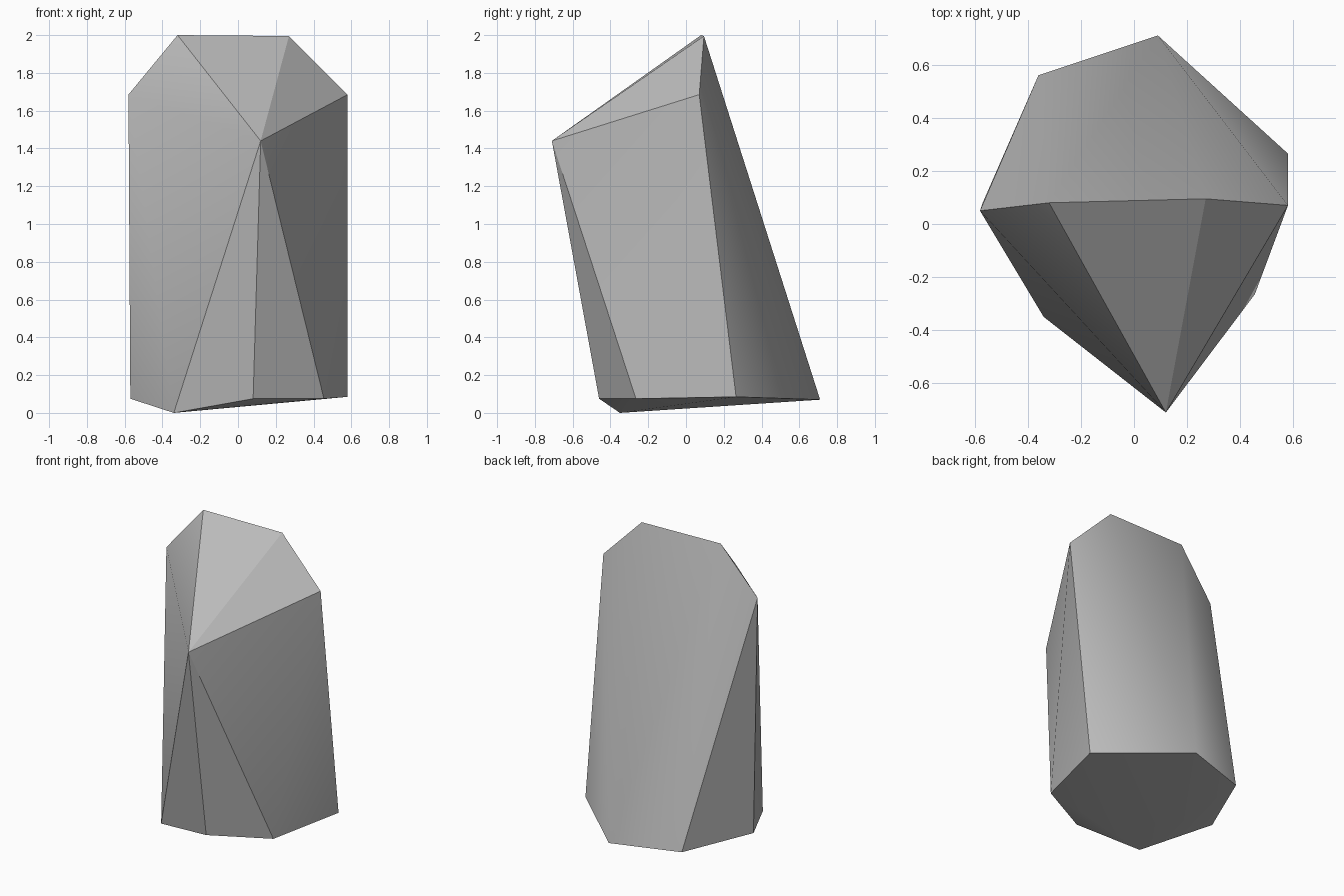
import bpy
import bmesh
from math import radians

cube = bpy.data.objects.get("Cube")
if cube:
    bpy.data.objects.remove(cube, do_unlink=True)

# Stone colour
stone = bpy.data.materials.new("stone grey")
stone.use_nodes = True
grey = (0.5, 0.5, 0.5, 1)
stone.diffuse_color = grey
stone.node_tree.nodes["Principled BSDF"].inputs["Base Color"].default_value = grey

# Slanted crown: back ridge, two shoulders and the forward tip
crown = [(-0.32, 0.08, 2.0), (0.27, 0.095, 1.995),
         (-0.58, 0.05, 1.685), (0.58, 0.07, 1.685), (0.12, -0.71, 1.44)]

# Seven-sided foot, anticlockwise from the lowest corner
foot = [(-0.34, -0.35, 0), (0.08, -0.46, 0.075), (0.455, -0.265, 0.075),
        (0.58, 0.265, 0.085), (0.09, 0.71, 0.07), (-0.36, 0.56, 0.07),
        (-0.57, 0.08, 0.075)]

# Rock: the convex skin over crown and foot
bm = bmesh.new()
for corner in crown + foot:
    bm.verts.new(corner)
bmesh.ops.convex_hull(bm, input=bm.verts)
bmesh.ops.recalc_face_normals(bm, faces=bm.faces)
mesh = bpy.data.meshes.new("rock")
bm.to_mesh(mesh)
bm.free()
mesh.materials.append(stone)

rock = bpy.data.objects.new("rock", mesh)
bpy.context.collection.objects.link(rock)

# Soft shading over shallow bends, crisp on the steeper edges
bpy.ops.object.select_all(action="DESELECT")
rock.select_set(True)
bpy.context.view_layer.objects.active = rock
bpy.ops.object.shade_smooth_by_angle(angle=radians(30))
